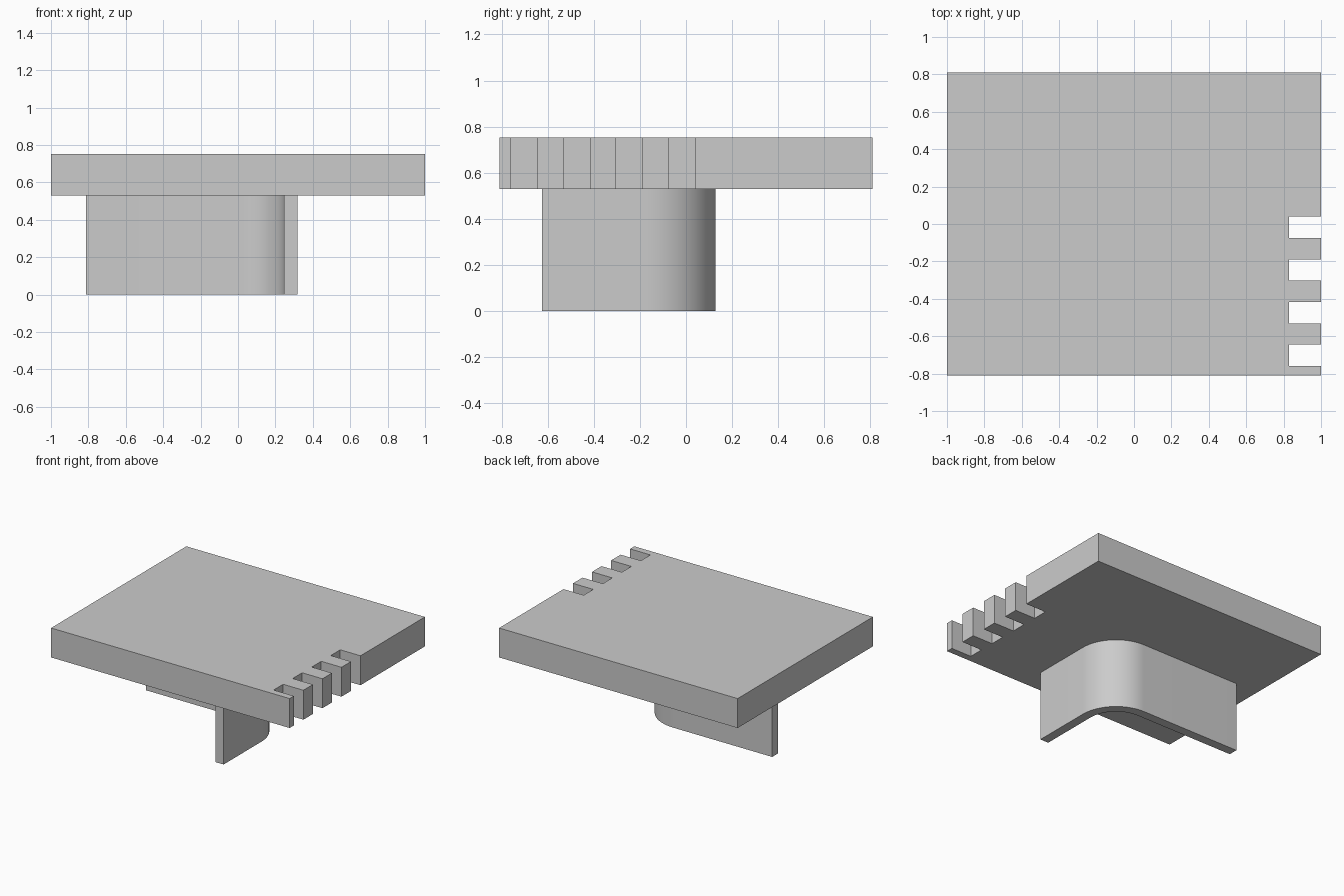
import bpy
import bmesh
from math import sin, cos, pi

cube = bpy.data.objects.get("Cube")
if cube:
    bpy.data.objects.remove(cube, do_unlink=True)

# Single plain grey material
GREY = (0.6, 0.6, 0.6, 1)
grey = bpy.data.materials.new("plain grey")
grey.use_nodes = True
grey.diffuse_color = GREY
grey.node_tree.nodes["Principled BSDF"].inputs["Base Color"].default_value = GREY


def extrude_profile(name, outline, bottom, top):
    """Raise a closed counter-clockwise xy outline into a solid."""
    bm = bmesh.new()
    face = bm.faces.new([bm.verts.new((x, y, bottom)) for x, y in outline])
    result = bmesh.ops.extrude_face_region(bm, geom=[face])
    raised = [g for g in result["geom"] if isinstance(g, bmesh.types.BMVert)]
    bmesh.ops.translate(bm, vec=(0, 0, top - bottom), verts=raised)
    bmesh.ops.recalc_face_normals(bm, faces=bm.faces)
    mesh = bpy.data.meshes.new(name)
    bm.to_mesh(mesh)
    bm.free()
    mesh.materials.append(grey)
    obj = bpy.data.objects.new(name, mesh)
    bpy.context.collection.objects.link(obj)
    return obj


def arc(cx, cy, radius, steps=24):
    """Quarter circle from +x round to +y."""
    return [(cx + radius * cos(pi / 2 * i / steps),
             cy + radius * sin(pi / 2 * i / steps)) for i in range(steps + 1)]


PLATE_BOTTOM, PLATE_TOP = 0.53, 0.753

# Top plate with four square notches in its left edge
half_y, notch_x, first, pitch, width = 0.81, 0.83, -0.759, 0.228, 0.114
outline = [(-1, half_y), (-1, -half_y), (1, -half_y)]
for i in range(4):
    y = first + i * pitch
    outline += [(1, y), (notch_x, y), (notch_x, y + width), (1, y + width)]
outline.append((1, half_y))
extrude_profile("notched_plate", outline, PLATE_BOTTOM, PLATE_TOP)

# L-shaped wall beneath, with a rounded corner
right, left, front, back = -0.812, 0.317, -0.625, 0.128
radius, thick = 0.3, 0.07
cx, cy = left - radius, back - radius
outer = [(left, front)] + arc(cx, cy, radius) + [(right, back)]
inner = [(left - thick, front)] + arc(cx, cy, radius - thick) + [(right, back - thick)]
wall = extrude_profile("corner_wall", outer + inner[::-1], 0, PLATE_BOTTOM)

bpy.ops.object.select_all(action="DESELECT")
wall.select_set(True)
bpy.context.view_layer.objects.active = wall
bpy.ops.object.shade_smooth_by_angle()
